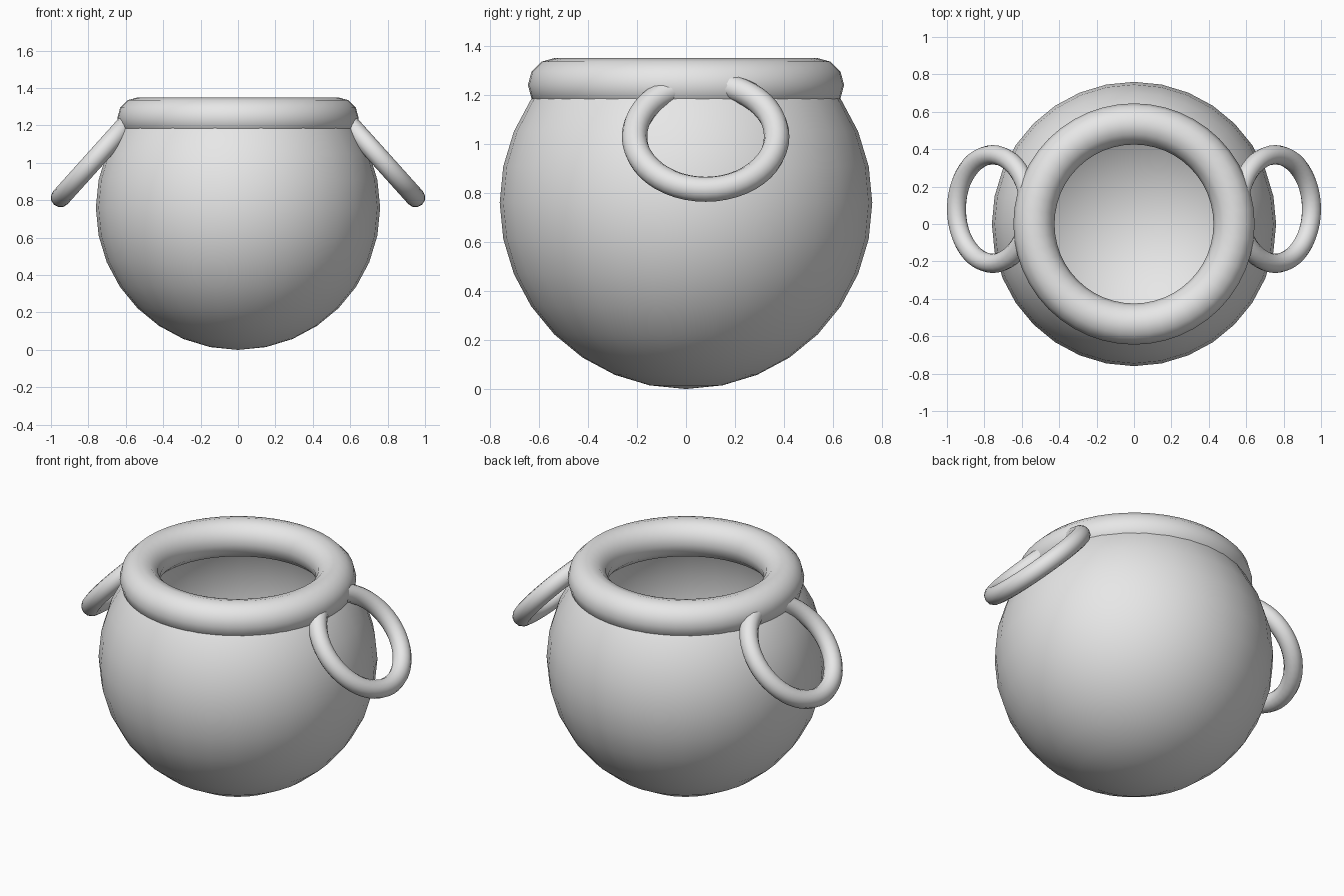
import bpy, bmesh
from math import radians

if "Cube" in bpy.data.objects:
    bpy.data.objects.remove(bpy.data.objects["Cube"])

# Single plain grey
grey = bpy.data.materials.new("plain_grey")
grey.use_nodes = True
colour = (0.8, 0.8, 0.8, 1)
grey.diffuse_color = colour
grey.node_tree.nodes["Principled BSDF"].inputs["Base Color"].default_value = colour


def finish(name):
    ob = bpy.context.object
    ob.name = name
    ob.data.materials.append(grey)
    bpy.ops.object.shade_smooth()
    return ob


def ring(name, major, minor, location, tilt=0):
    bpy.ops.mesh.primitive_torus_add(
        major_radius=major, minor_radius=minor, major_segments=48,
        minor_segments=12, location=location, rotation=(0, tilt, 0))
    return finish(name)


# Round bowl: a sphere opened at the top, its edge hidden inside the rim
R = 0.76
bpy.ops.mesh.primitive_uv_sphere_add(segments=32, ring_count=16, radius=R,
                                     location=(0, 0, R))
bowl = finish("pot_bowl")
bm = bmesh.new()
bm.from_mesh(bowl.data)
bmesh.ops.delete(bm, geom=[v for v in bm.verts if v.co.z > 0.75 * R],
                 context="VERTS")
bm.to_mesh(bowl.data)
bm.free()

# Thick rolled rim
ring("pot_rim", 0.535, 0.11, (0, 0, 1.24))

# Hanging ring handles, sloping outward from the rim
for name, side in (("left_handle", 1), ("right_handle", -1)):
    ring(name, 0.29, 0.052, (side * 0.755, 0.08, 1.03), side * radians(48))
